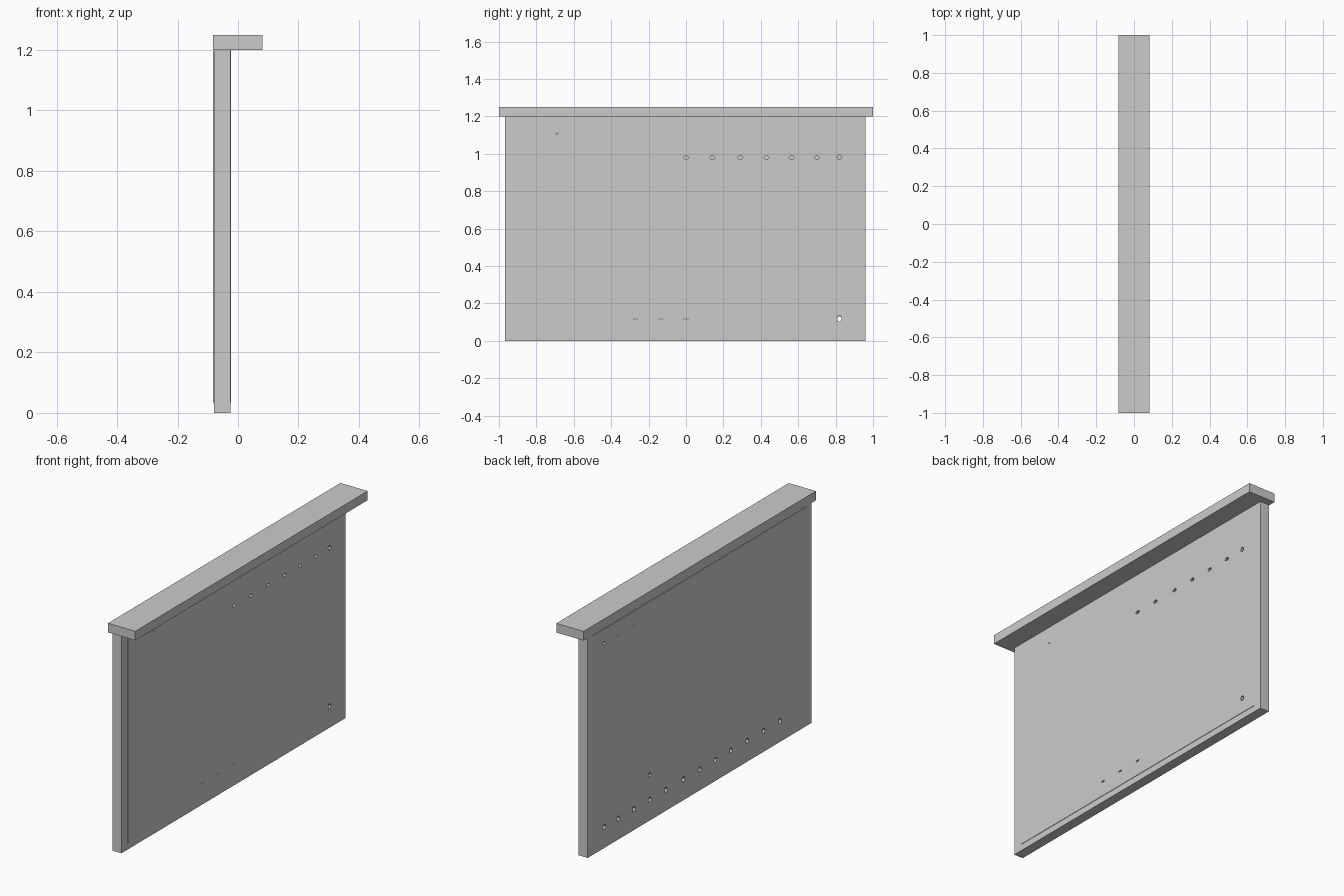
import bpy, bmesh, math
from mathutils import Matrix

if "Cube" in bpy.data.objects:
    bpy.data.objects.remove(bpy.data.objects["Cube"])


def box(name, x, y, z):
    """Box from (min, max) ranges."""
    bm = bmesh.new()
    bmesh.ops.create_cube(bm, size=1)
    for v in bm.verts:
        for i, r in enumerate((x, y, z)):
            v.co[i] = (r[0] + r[1]) / 2 + v.co[i] * (r[1] - r[0])
    return finish(bm, name)


def finish(bm, name):
    me = bpy.data.meshes.new(name)
    bm.to_mesh(me)
    bm.free()
    ob = bpy.data.objects.new(name, me)
    bpy.context.collection.objects.link(ob)
    return ob


def pierce(panel, x, holes):
    """Cut small six-sided chips through a panel: (y, z, width, height)."""
    bm = bmesh.new()
    for y, z, w, h in holes:
        m = (Matrix.Translation((x, y, z)) @ Matrix.Diagonal((1, w, h, 1))
             @ Matrix.Rotation(math.pi / 2, 4, 'Y'))
        bmesh.ops.create_cone(bm, cap_ends=True, segments=6, radius1=0.5,
                              radius2=0.5, depth=0.06, matrix=m)
    cutter = finish(bm, panel.name + "_hole_cutter")
    cutter.hide_render = True
    cutter.hide_viewport = True
    mod = panel.modifiers.new("holes", 'BOOLEAN')
    mod.operation = 'DIFFERENCE'
    mod.solver = 'EXACT'
    mod.object = cutter


# Overhanging top cap
box("top_cap", (-0.083, 0.081), (-1, 1), (1.2, 1.25))

# Hollow frame around the board
FX = (-0.08, -0.025)
box("frame_post_front", FX, (-0.967, -0.89), (0, 1.2))
box("frame_post_back", FX, (0.885, 0.96), (0, 1.2))
box("frame_bottom_rail", FX, (-0.89, 0.885), (0, 0.075))
box("frame_top_rail", FX, (-0.89, 0.885), (1.15, 1.2))

# Slightly raised panels on both faces
right_panel = box("right_panel", (-0.042, -0.0225), (-0.915, 0.915), (0.035, 1.197))
left_panel = box("left_panel", (-0.0825, -0.062), (-0.925, 0.925), (0.035, 1.195))

# Small chipped holes following a regular spacing
ys = [0.82, 0.70, 0.565, 0.43, 0.29, 0.14, 0.0, -0.135, -0.27, -0.41, -0.55, -0.69]
right_holes = [(y, 0.98, 0.03, 0.018) for y in ys[1:7]]
right_holes += [(y, 0.117, 0.026, 0.008) for y in ys[6:9]]
right_holes += [(0.82, 0.982, 0.024, 0.028), (0.82, 0.118, 0.024, 0.032),
                (-0.69, 1.107, 0.01, 0.008)]
pierce(right_panel, -0.033, right_holes)

left_holes = [(y, 0.115, 0.026, 0.034) for y in ys]
left_holes += [(y, 1.115, 0.024, h) for y, h in zip(ys[:3], (0.022, 0.01, 0.012))]
left_holes += [(0.43, 0.25, 0.02, 0.026)]
pierce(left_panel, -0.072, left_holes)
